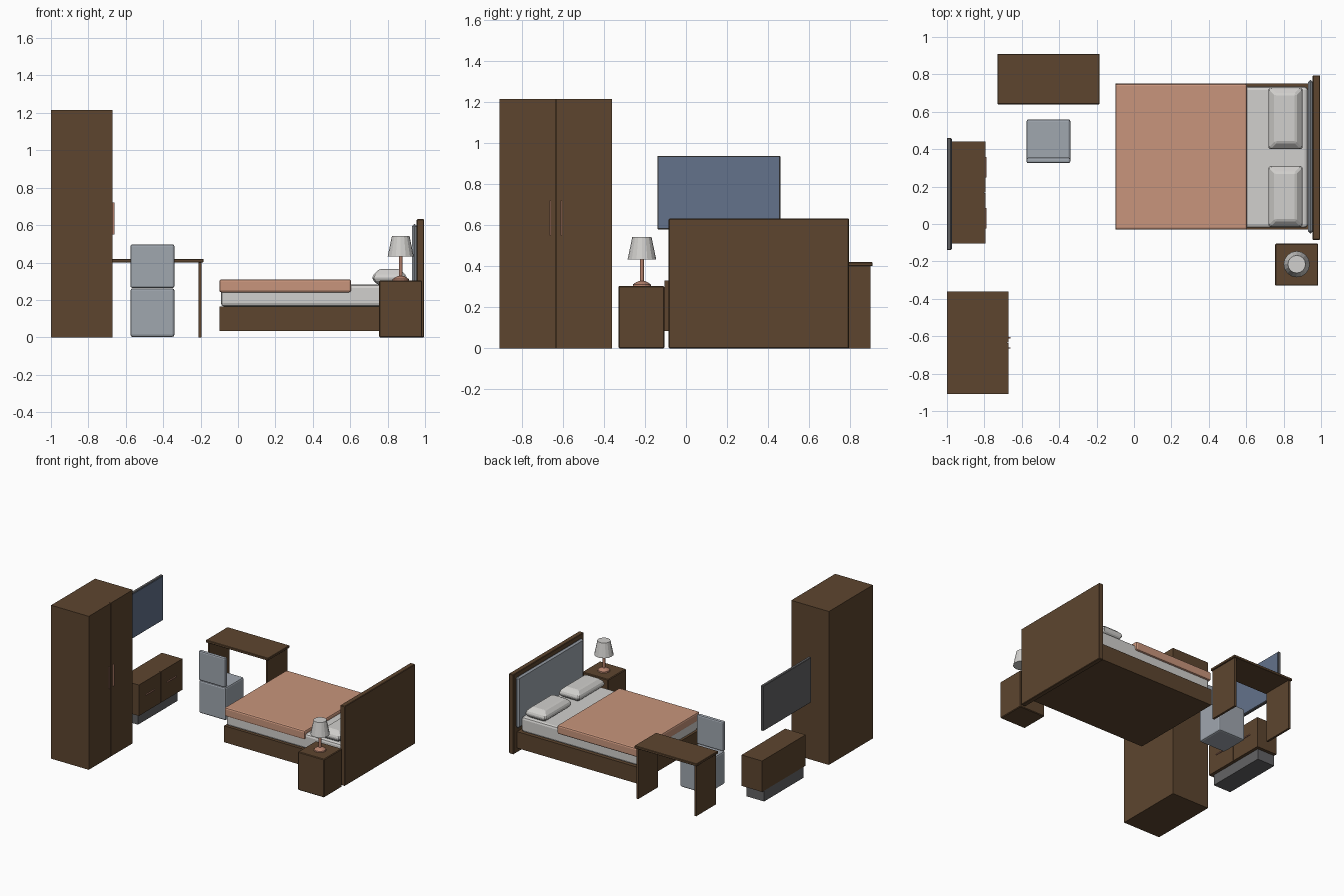
import bpy
import bmesh
import math

if "Cube" in bpy.data.objects:
    bpy.data.objects.remove(bpy.data.objects["Cube"], do_unlink=True)


def material(name, r, g, b):
    m = bpy.data.materials.new(name)
    m.use_nodes = True
    m.diffuse_color = (r, g, b, 1)
    m.node_tree.nodes["Principled BSDF"].inputs["Base Color"].default_value = (r, g, b, 1)
    return m


WOOD = material("dark wood", .11, .06, .028)
FABRIC = material("grey fabric", .35, .385, .43)
LINEN = material("white linen", .64, .63, .61)
BLANKET = material("peach blanket", .58, .3, .2)
COPPER = material("copper", .46, .22, .15)
CHARCOAL = material("charcoal", .125, .125, .13)
SCREEN = material("blue screen", .125, .17, .26)


def finish(name, bm, mat):
    bmesh.ops.recalc_face_normals(bm, faces=bm.faces)
    mesh = bpy.data.meshes.new(name)
    bm.to_mesh(mesh)
    bm.free()
    mesh.materials.append(mat)
    obj = bpy.data.objects.new(name, mesh)
    bpy.context.collection.objects.link(obj)
    return obj


def box(name, x, y, z, mat, bevel=0.0, segments=1):
    """Box spanning the given (low, high) ranges, optionally with bevelled edges."""
    bm = bmesh.new()
    bmesh.ops.create_cube(bm, size=1)
    for v in bm.verts:
        v.co = [(lo + hi) / 2 + c * (hi - lo) for c, (lo, hi) in zip(v.co, (x, y, z))]
    obj = finish(name, bm, mat)
    if bevel:
        mod = obj.modifiers.new("bevel", "BEVEL")
        mod.width = bevel
        mod.segments = segments
    return obj


def lathe(name, profile, centre, mat, sides=16):
    """Closed turned solid from (radius, height) points."""
    bm = bmesh.new()
    rings = []
    for r, z in profile:
        rings.append([bm.verts.new((centre[0] + r * math.cos(math.tau * i / sides),
                                    centre[1] + r * math.sin(math.tau * i / sides), z))
                      for i in range(sides)])
    for a, b in zip(rings, rings[1:]):
        for i in range(sides):
            j = (i + 1) % sides
            bm.faces.new((a[i], a[j], b[j], b[i]))
    bm.faces.new(rings[0])
    bm.faces.new(rings[-1])
    return finish(name, bm, mat)


def pillow(name, x, y, z):
    """Cushion that narrows toward its top and bottom."""
    bm = bmesh.new()
    cx, cy = sum(x) / 2, sum(y) / 2
    hx, hy = (x[1] - x[0]) / 2, (y[1] - y[0]) / 2
    rings = []
    for t, inset in ((0, .03), (.3, 0), (.6, 0), (1, .035)):
        h = z[0] + t * (z[1] - z[0])
        rings.append([bm.verts.new((cx + sx * (hx - inset), cy + sy * (hy - inset), h))
                      for sx, sy in ((-1, -1), (1, -1), (1, 1), (-1, 1))])
    for a, b in zip(rings, rings[1:]):
        for i in range(4):
            j = (i + 1) % 4
            bm.faces.new((a[i], a[j], b[j], b[i]))
    bm.faces.new(rings[0])
    bm.faces.new(rings[-1])
    obj = finish(name, bm, LINEN)
    mod = obj.modifiers.new("bevel", "BEVEL")
    mod.width = .008


# Wardrobe with two doors and upright handles
box("wardrobe_body", (-1, -.68), (-.91, -.36), (0, 1.215), WOOD)
for side, s in (("right", -1), ("left", 1)):
    mid = -.635
    y = sorted((mid + s * .002, mid + s * .275))
    box(f"wardrobe_door_{side}", (-.68, -.67), y, (0, 1.215), WOOD)
    h = mid + s * .027
    box(f"wardrobe_handle_{side}", (-.67, -.66), (h - .003, h + .003), (.55, .72), COPPER)

# Wall television
box("television_case", (-1, -.977), (-.14, .46), (.58, .938), CHARCOAL, .003)
box("television_screen", (-.979, -.974), (-.134, .454), (.586, .932), SCREEN)

# Television cabinet on a recessed plinth, with two drawers
box("cabinet_plinth", (-.975, -.82), (-.08, .415), (0, .085), CHARCOAL)
box("cabinet_body", (-.975, -.803), (-.105, .44), (.085, .33), WOOD)
for side, s in (("right", -1), ("left", 1)):
    mid = .1675
    y = sorted((mid + s * .002, mid + s * .2725))
    box(f"cabinet_drawer_{side}", (-.803, -.795), y, (.085, .33), WOOD)
    h = mid + s * .136
    box(f"cabinet_handle_{side}", (-.795, -.788), (h - .055, h + .055), (.216, .224), COPPER)

# Desk
box("desk_top", (-.73, -.185), (.64, .91), (.4, .42), WOOD, .003)
for side, x in (("right", -.72), ("left", -.212)):
    box(f"desk_leg_{side}", (x, x + .017), (.65, .9), (0, .4), WOOD)

# Chair facing the desk
box("chair_seat", (-.575, -.34), (.33, .56), (.002, .262), FABRIC, .012, 2)
box("chair_back", (-.575, -.34), (.325, .355), (.264, .497), FABRIC, .01, 2)

# Bed
box("bed_base", (-.1, .96), (-.03, .75), (.035, .165), WOOD)
box("mattress", (-.092, .93), (-.02, .735), (.165, .283), LINEN, .018, 2)
box("blanket", (-.1, .605), (-.03, .75), (.24, .31), BLANKET, .012, 2)
for side, y in (("right", (-.015, .31)), ("left", (.4, .73))):
    pillow(f"pillow_{side}", (.72, .9), y, (.28, .365))
box("headboard", (.955, .995), (-.085, .795), (0, .632), WOOD, .004)
box("headboard_padding", (.93, .957), (-.05, .77), (.2, .605), FABRIC, .012)

# Bedside table
box("bedside_table", (.755, .985), (-.33, -.105), (0, .303), WOOD, .005)

# Lamp
spot = (.87, -.215)
lathe("lamp_foot", [(.045, .302), (.043, .312), (.028, .322), (.014, .328)], spot, COPPER)
lathe("lamp_stem", [(.01, .32), (.01, .46)], spot, COPPER, 12)
lathe("lamp_shade", [(.07, .432), (.047, .542)], spot, LINEN)
